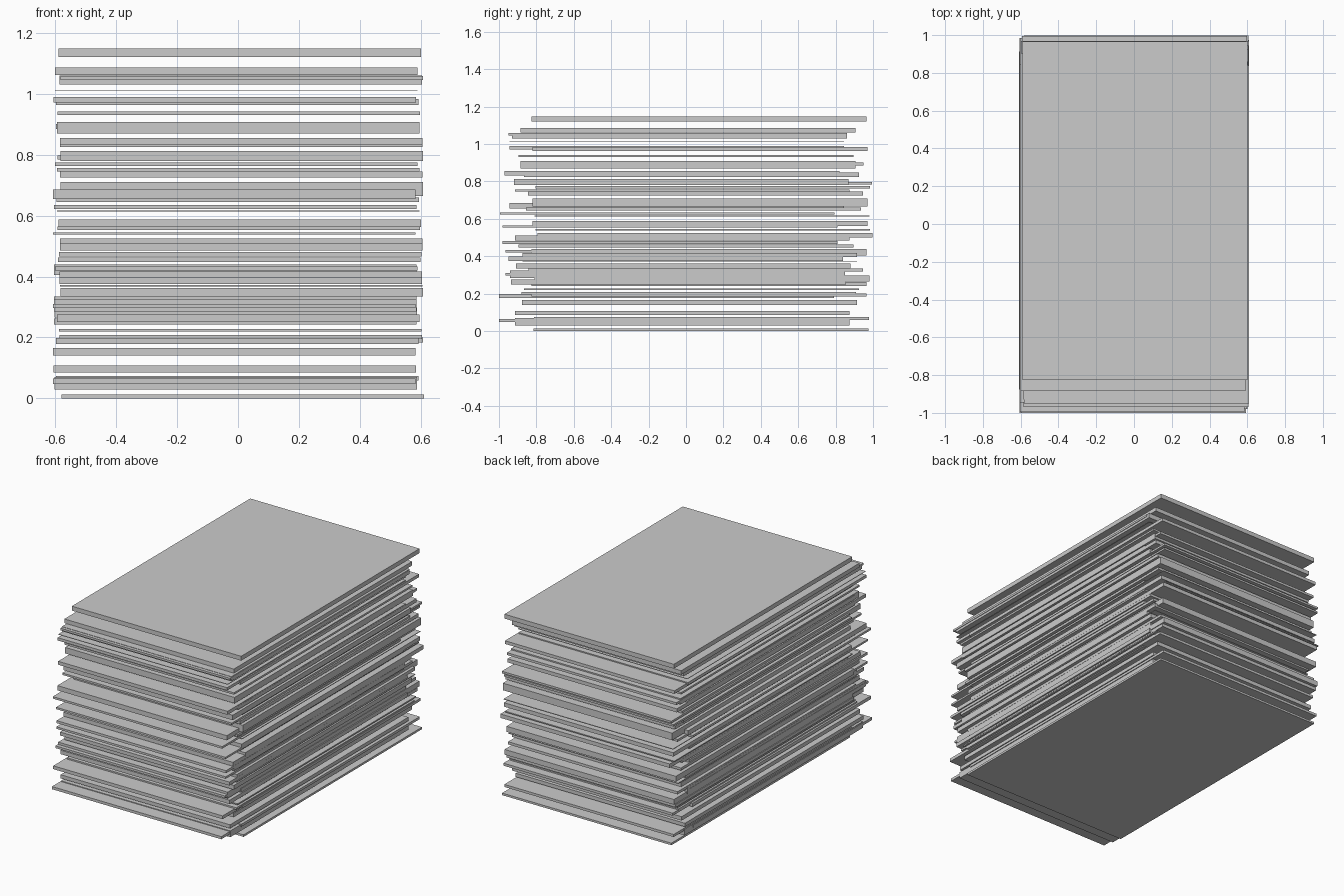
import bpy, random

random.seed(4)

# one flat grey for the whole pile
grey = bpy.data.materials.new("light grey")
grey.diffuse_color = (0.6, 0.6, 0.6, 1)

WIDTH, LENGTH = 1.19, 1.79

# sheets from bottom to top: underside, top side, shift along y
SHEETS = [
    (0, .013, .08), (.03, .07, -.02), (.048, .065, -.105), (.058, .074, .083),
    (.085, .108, -.02), (.14, .165, .018), (.178, .199, -.105), (.184, .2, .07),
    (.195, .208, .015), (.219, .227, .03), (.242, .262, .07), (.25, .275, -.04),
    (.265, .298, .085), (.285, .325, -.045), (.296, .31, -.07), (.318, .335, .052),
    (.335, .362, -.015), (.368, .372, .02), (.376, .398, -.055), (.395, .417, .02),
    (.405, .44, .07), (.42, .433, -.07), (.447, .463, 0), (.465, .481, -.085),
    (.485, .51, -.02), (.5, .525, .102), (.538, .545, .09), (.553, .565, -.085),
    (.563, .588, .075), (.613, .617, .085), (.622, .635, -.1), (.645, .66, .04),
    (.655, .685, -.05), (.665, .71, .075), (.725, .745, .05), (.745, .757, -.02),
    (.763, .775, .09), (.78, .812, -.025), (.785, .798, .1), (.825, .848, .03),
    (.833, .855, -.075), (.87, .908, .01), (.885, .9, .055), (.93, .942, 0),
    (.963, .983, .075), (.972, .99, -.05), (1.01, 1.013, -.05),
    (1.03, 1.06, -.035),
]
# loose top sheets, with their shift along x
TOP_SHEETS = [(1.045, 1.058, -.055, .013), (1.061, 1.087, .01, -.005),
              (1.12, 1.148, .07, .005)]


def sheet(name, z0, z1, y, x):
    bpy.ops.mesh.primitive_cube_add(size=1, location=(x, y, (z0 + z1) / 2))
    ob = bpy.context.object
    ob.name = name
    ob.scale = (WIDTH, LENGTH, z1 - z0)
    bpy.ops.object.transform_apply(location=False, rotation=False, scale=True)
    ob.data.materials.append(grey)


# main pile, sheets jogged slightly sideways (the lowest one to the right)
for i, (z0, z1, y) in enumerate(SHEETS):
    sheet(f"sheet_{i + 1}", z0, z1, y, random.uniform(-.015, .015) if i else .015)

for i, (z0, z1, y, x) in enumerate(TOP_SHEETS):
    sheet(f"top_sheet_{i + 1}", z0, z1, y, x)
